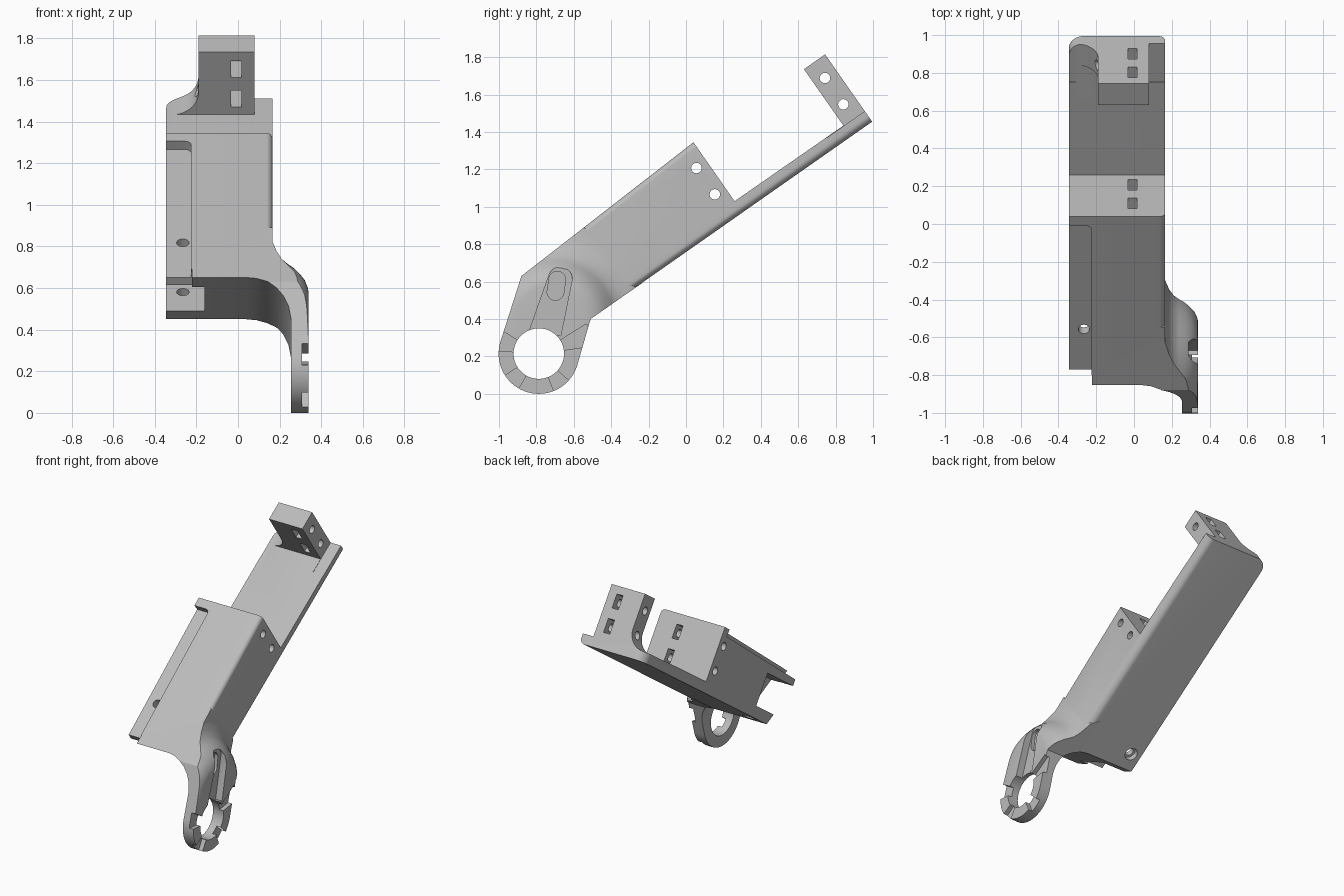
import bpy, bmesh, math
from mathutils import Vector

if "Cube" in bpy.data.objects:
    bpy.data.objects.remove(bpy.data.objects["Cube"])

grey = bpy.data.materials.new("plain grey")
grey.use_nodes = True
grey.diffuse_color = (0.5, 0.5, 0.5, 1)
grey.node_tree.nodes["Principled BSDF"].inputs["Base Color"].default_value = (0.5, 0.5, 0.5, 1)

TILT = math.radians(35)
C, S = math.cos(TILT), math.sin(TILT)
LEFT, RIGHT, OUTER = -0.345, 0.165, 0.34
RING = (-0.787, 0.215)
END = 1.65


def slope(x, s, t):
    """Point at distance s along the tilted plate and t above it."""
    return Vector((x, s * C - t * S, s * S + t * C))


def loft(name, sections):
    """Closed solid through point loops of equal length."""
    bm = bmesh.new()
    loops = [[bm.verts.new(p) for p in pts] for pts in sections]
    for a, b in zip(loops, loops[1:]):
        for i in range(len(a)):
            j = (i + 1) % len(a)
            bm.faces.new((a[i], a[j], b[j], b[i]))
    bm.faces.new(loops[0][::-1])
    bm.faces.new(loops[-1])
    bmesh.ops.recalc_face_normals(bm, faces=bm.faces)
    mesh = bpy.data.meshes.new(name)
    bm.to_mesh(mesh)
    bm.free()
    mesh.materials.append(grey)
    obj = bpy.data.objects.new(name, mesh)
    bpy.context.collection.objects.link(obj)
    return obj


def prism(name, points, vector):
    points = [Vector(p) for p in points]
    return loft(name, [points, [p + Vector(vector) for p in points]])


def side_prism(name, outline, x0, x1):
    return prism(name, [(x0, y, z) for y, z in outline], (x1 - x0, 0, 0))


def slope_prism(name, section, s0, s1):
    return prism(name, [slope(x, s0, t) for x, t in section], slope(0, s1 - s0, 0))


def slope_box(name, x0, x1, s0, s1, t0, t1):
    return slope_prism(name, [(x0, t0), (x1, t0), (x1, t1), (x0, t1)], s0, s1)


def arc(cy, cz, r, a0, a1, n):
    return [(cy + r * math.cos(math.radians(a0 + (a1 - a0) * i / n)),
             cz + r * math.sin(math.radians(a0 + (a1 - a0) * i / n))) for i in range(n + 1)]


def combine(target, tools, operation):
    for tool in tools:
        mod = target.modifiers.new("combine", 'BOOLEAN')
        mod.operation, mod.solver, mod.object = operation, 'EXACT', tool
        mod.use_hole_tolerant = True
        bpy.context.view_layer.objects.active = target
        bpy.ops.object.modifier_apply(modifier=mod.name)
        bpy.data.objects.remove(tool)


# Oversized tilted bar with a rounded lower right edge
section = [(LEFT, 0.621)] + arc(RIGHT - 0.04, 0.661, 0.04, 270, 360, 8) + [(RIGHT, 1.4), (LEFT, 1.4)]
bracket = slope_prism("bracket", section, -1.2, 1.9)

# Clear the space beside the end block, leaving a concave fillet on its left
left_space = arc(-0.32, 0.82, 0.13, 0, -90, 10) + [(-0.5, 0.69), (-0.5, 1.5), (-0.19, 1.5)]
combine(bracket, [slope_prism("left_space", left_space, 1.4, 2.0),
                  slope_box("right_space", 0.08, 0.4, 1.4, 2.0, 0.69, 1.5)], 'DIFFERENCE')

# Rounded far corner of the plate
corner_r = 0.08
corner = [(LEFT - 0.1, END + 0.3), (LEFT - 0.1, END - corner_r)]
corner += arc(LEFT + corner_r, END - corner_r, corner_r, 180, 90, 10) + [(LEFT + corner_r, END + 0.3)]
combine(bracket, [prism("corner_cutter", [slope(x, s, 0.5) for x, s in corner], slope(0, 0, 1))],
        'DIFFERENCE')

# Flared arm: stacked capsules reaching from the housing to the ring
flare = loft("flare", [
    [(x, y, z) for y, z in arc(-0.72, 0.38, r, -20, 160, 40) + arc(*RING, r + 0.02, 160, 340, 40)]
    for x, r in ((0.1, 0.53), (0.155, 0.48), (0.172, 0.435), (0.185, 0.4), (0.21, 0.36), (0.24, 0.335),
                 (0.27, 0.315), (0.3, 0.285), (0.32, 0.26), (0.335, 0.225), (OUTER, 0.2))])
combine(bracket, [flare], 'UNION')

# Trim everything to the side outline: housing, plate, end block, arm and ring
block = [slope(0, s, t).yz for s, t in ((1.512, 0.692), (1.512, 1.06), (END, 1.06), (END, 0.617))]
outline = [(-0.88, 0.63), (0.04, 1.345), (0.26, 1.03)] + [tuple(p) for p in block]
outline += [(-0.51, 0.40)] + arc(*RING, 0.215, 345, 163, 32)
combine(bracket, [side_prism("outline_trim", outline, -0.7, 0.7)], 'INTERSECT')

cutters = []

# Rounded upper right edge of the housing
along, up = Vector((0.790, 0.614)), Vector((-0.614, 0.790))
top_end = Vector((0.04, 1.345))
edge = arc(RIGHT - 0.03, -0.03, 0.0305, 90, 0, 6) + [(RIGHT + 0.05, -0.03), (RIGHT + 0.05, 0.05),
                                                    (RIGHT - 0.03, 0.05)]
start = [(x, *(top_end + up * h - along * 0.74)) for x, h in edge]
cutters.append(prism("edge_cutter", start, (0, *(along * 0.84))))

# Hollow below the housing, sweeping down into the inside of the arm
hollow = [(-0.5, 0.64), (0.04, 0.64), (0.09, 0.632), (0.14, 0.61), (0.185, 0.573), (0.22, 0.525),
          (0.243, 0.47), (0.255, 0.40), (0.255, -0.8), (-0.5, -0.8)]
cutters.append(prism("hollow_cutter", [(x, -1.3, z + 0.229) for x, z in hollow], (0, 1.3, -0.633)))

# Cross pin holes and windows in the housing end and the end block
for s, s0, s1 in ((0.738, 0.66, 0.9), (1.577, 1.4, 1.75)):
    for t in (0.785, 0.957):
        _, y, z = slope(0, s, t)
        cutters.append(side_prism("pin_cutter", arc(y, z, 0.028, 0, 345, 23), -0.5, 0.3))
        cutters.append(slope_box("window_cutter", -0.033, 0.017, s0, s1, t - 0.049, t + 0.049))

# Recessed rail along the left of the housing top, with a rounded upper corner
rail_end = Vector((-0.01, 1.306))
rail = [(-0.5, -1.4), (-0.225, -1.4)] + arc(-0.255, -0.03, 0.03, 0, 90, 6) + [(-0.5, 0)]
floor = [(x, *(rail_end + along * a - up * 0.05)) for x, a in rail]
cutters.append(prism("rail_cutter", floor, (0, *(up * 0.3))))
cutters.append(slope_box("rail_end_cutter", -0.5, -0.222, -0.8, -0.258, 0.72, 1.25))
cutters.append(slope_box("slot_cutter", -0.5, -0.16, -0.9, 0.1, 0.70, 0.93))

# Screw hole through rail and plate, wider underneath
for r, t0, t1 in ((0.03, 0.5, 1.2), (0.045, 0.48, 0.66)):
    circle = [slope(x, s, t0) for x, s in arc(-0.265, 0.013, r, 0, 345, 23)]
    cutters.append(prism("screw_cutter", circle, slope(0, 0, t1 - t0)))

# Ring bore and the notches in its outer face
cutters.append(side_prism("bore_cutter", arc(*RING, 0.135, 0, 354, 59), 0.2, 0.45))
for a0, a1 in ((148, 176), (213, 240), (292, 318), (8, 32)):
    wedge = arc(*RING, 0.1, a0, a1, 3) + arc(*RING, 0.3, a1, a0, 3)
    cutters.append(side_prism("notch_cutter", wedge, 0.308, 0.42))

# Groove and oblong pocket in the arm
groove = [(-0.67, 0.31), (-0.608, 0.615)] + arc(-0.672, 0.617, 0.063, 0, 165, 14)[1:] + [(-0.84, 0.33)]
cutters.append(side_prism("groove_cutter", groove, 0.288, 0.47))
pocket = arc(-0.688, 0.61, 0.045, 0, 180, 12) + arc(-0.698, 0.545, 0.045, 180, 360, 12)
cutters.append(side_prism("pocket_cutter", pocket, 0.262, 0.48))

combine(bracket, cutters, 'DIFFERENCE')

bpy.ops.object.select_all(action='DESELECT')
bracket.select_set(True)
bpy.context.view_layer.objects.active = bracket
bpy.ops.object.shade_smooth_by_angle(angle=math.radians(28))
